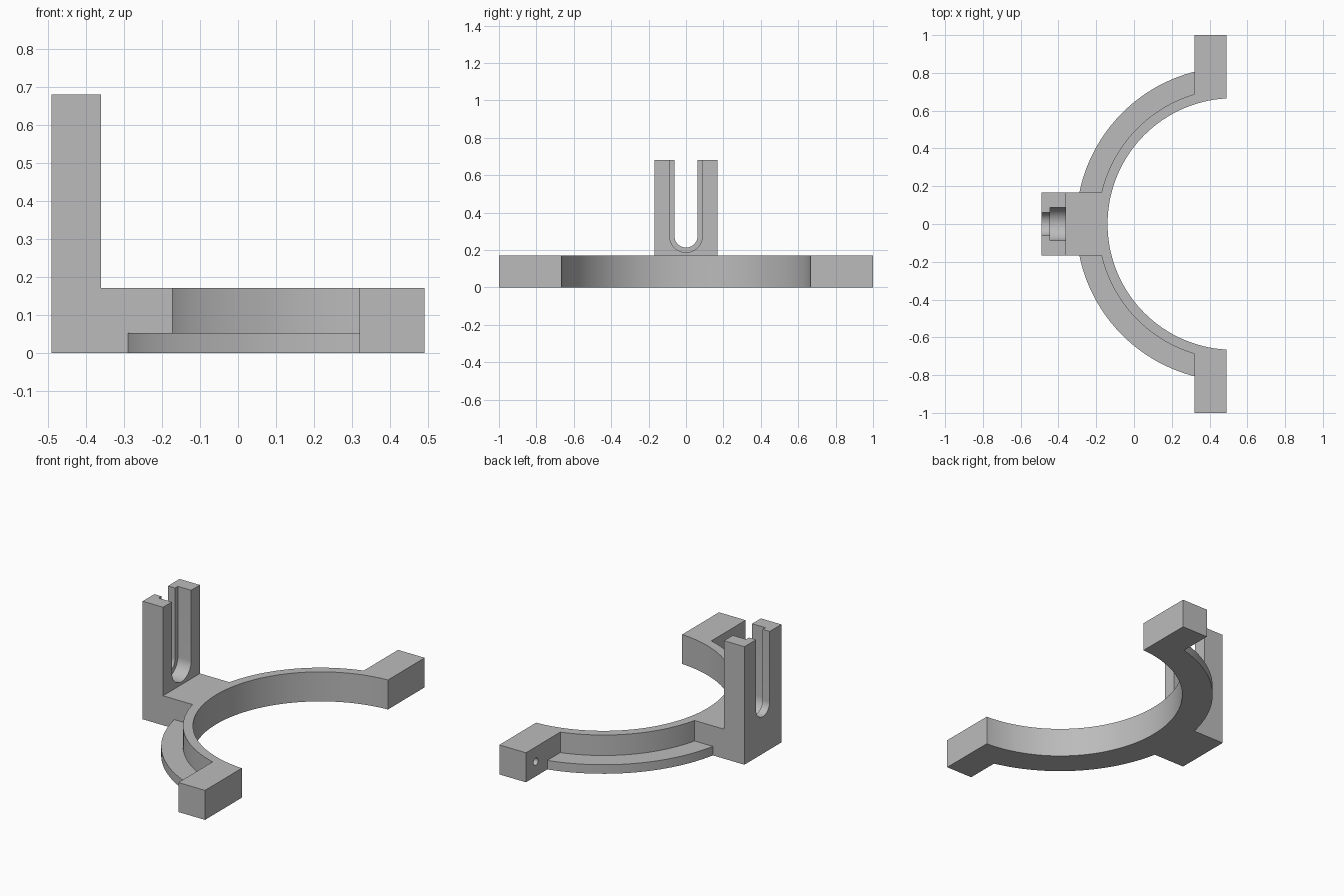
import bpy, bmesh, math

old = bpy.data.objects.get("Cube")
if old:
    bpy.data.objects.remove(old, do_unlink=True)

grey = bpy.data.materials.new("plain grey")
grey.use_nodes = True
colour = (0.5, 0.5, 0.5, 1)
grey.diffuse_color = colour
grey.node_tree.nodes["Principled BSDF"].inputs["Base Color"].default_value = colour


def prism(name, outline, axis, lo, hi):
    """Extrude a closed outline along z (points are x, y) or x (points are y, z)."""
    bm = bmesh.new()
    place = (lambda a, b: (a, b, lo)) if axis == "z" else (lambda a, b: (lo, a, b))
    face = bm.faces.new([bm.verts.new(place(a, b)) for a, b in outline])
    moved = bmesh.ops.extrude_face_region(bm, geom=[face])["geom"]
    offset = (0, 0, hi - lo) if axis == "z" else (hi - lo, 0, 0)
    bmesh.ops.translate(bm, vec=offset, verts=[v for v in moved if isinstance(v, bmesh.types.BMVert)])
    bmesh.ops.recalc_face_normals(bm, faces=bm.faces)
    mesh = bpy.data.meshes.new(name)
    bm.to_mesh(mesh)
    bm.free()
    mesh.materials.append(grey)
    obj = bpy.data.objects.new(name, mesh)
    bpy.context.collection.objects.link(obj)
    return obj


def rect(a0, a1, b0, b1):
    return [(a0, b0), (a1, b0), (a1, b1), (a0, b1)]


def circle(a, b, r, n):
    return [(a + r * math.cos(math.tau * i / n), b + r * math.sin(math.tau * i / n)) for i in range(n)]


def slot(r, centre, top, n=24):
    """U shape, open at the top."""
    arc = [(r * math.cos(math.pi * (1 + i / n)), centre + r * math.sin(math.pi * (1 + i / n)))
           for i in range(n + 1)]
    return arc + [(r, top), (-r, top)]


def combine(target, part, operation):
    mod = target.modifiers.new(part.name, "BOOLEAN")
    mod.operation, mod.solver, mod.object = operation, "EXACT", part
    bpy.context.view_layer.objects.active = target
    bpy.ops.object.modifier_apply(modifier=mod.name)
    bpy.data.objects.remove(part, do_unlink=True)


CX = 0.526            # centre of the half ring
HEIGHT = 0.17         # height of ring, tabs and foot
HALF = 0.168          # half width of the post
FRONT, BACK = 0.49, -0.49
TAB = 0.32            # rear face of the end tabs

# Solid parts: low flange, ring wall, end tabs, foot and post
bracket = prism("half_ring_bracket", circle(CX, 0, 0.832, 160), "z", 0, 0.052)
solids = [
    prism("ring_wall", circle(CX, 0, 0.718, 160), "z", 0, HEIGHT),
    prism("end_tabs", rect(TAB, FRONT, -1, 1), "z", 0, HEIGHT),
    prism("foot", rect(BACK, 0, -HALF, HALF), "z", 0, HEIGHT),
    prism("post", rect(BACK, -0.36, -HALF, HALF), "z", 0, 0.68),
]
for part in solids:
    combine(bracket, part, "UNION")

# Cuts: ring bore, open side, stepped slot and blind screw holes
cuts = [
    prism("ring_bore", circle(CX, 0, 0.666, 160), "z", -1, 1),
    prism("open_side", rect(FRONT, 2, -2, 2), "z", -1, 1),
    prism("wide_slot", slot(0.088, 0.275, 1), "x", -0.445, -0.3),
    prism("narrow_slot", slot(0.062, 0.275, 1), "x", -0.6, -0.4),
]
for side in (-1, 1):
    cuts.append(prism("screw_hole", circle(side * 0.91, 0.085, 0.021, 24), "x", 0.25, 0.43))
for part in cuts:
    combine(bracket, part, "DIFFERENCE")

# Tidy shading
bpy.ops.object.select_all(action="DESELECT")
bracket.select_set(True)
bpy.context.view_layer.objects.active = bracket
bpy.ops.object.shade_smooth_by_angle(angle=math.radians(30))
